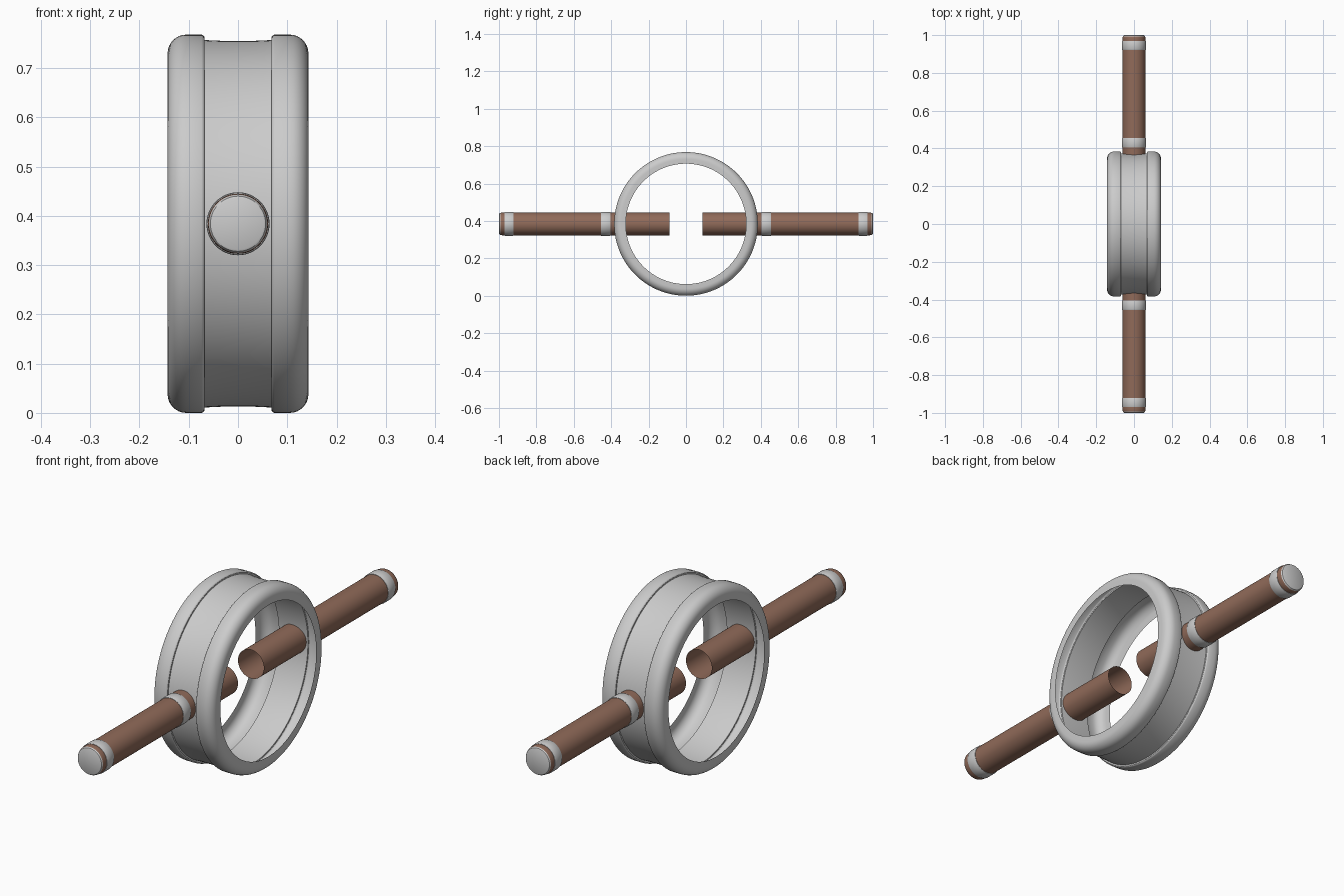
import bpy, bmesh, math
from mathutils import Matrix, Vector

if "Cube" in bpy.data.objects:
    bpy.data.objects.remove(bpy.data.objects["Cube"])

CZ = 0.384  # height of the shared centre


def material(name, rgb):
    m = bpy.data.materials.new(name)
    m.diffuse_color = (*rgb, 1)
    m.use_nodes = True
    m.node_tree.nodes["Principled BSDF"].inputs["Base Color"].default_value = m.diffuse_color
    return m


grey = material("light grey metal", (0.6, 0.6, 0.6))
brown = material("brown leather", (0.28, 0.145, 0.1))


def lathe(name, profile, axis, segments, mats, pick=None, cap=False):
    """Revolve (distance along axis, radius) points around axis through the centre."""
    axis = Vector(axis)
    up = Vector((0, 0, 1))
    bm = bmesh.new()
    rings = []
    for d, r in profile:
        ring = []
        for i in range(segments):
            spin = Matrix.Rotation(2 * math.pi * i / segments, 3, axis)
            ring.append(bm.verts.new(axis * d + spin @ (up * r)))
        rings.append(ring)
    for k, (a, b) in enumerate(zip(rings, rings[1:])):
        for i in range(segments):
            j = (i + 1) % segments
            f = bm.faces.new((a[i], a[j], b[j], b[i]))
            f.material_index = pick(k) if pick else 0
    if cap:
        f = bm.faces.new(rings[-1])
        f.material_index = len(mats) - 1
    bmesh.ops.recalc_face_normals(bm, faces=bm.faces)
    # open sheets: make the normals point away from the axis
    f0 = max(bm.faces, key=lambda f: (f.calc_center_median() - axis * f.calc_center_median().dot(axis)).length)
    c = f0.calc_center_median()
    if f0.normal.dot(c - axis * c.dot(axis)) < 0:
        bmesh.ops.reverse_faces(bm, faces=bm.faces)
    me = bpy.data.meshes.new(name)
    bm.to_mesh(me)
    bm.free()
    for m in mats:
        me.materials.append(m)
    ob = bpy.data.objects.new(name, me)
    ob.location = (0, 0, CZ)
    bpy.context.collection.objects.link(ob)
    bpy.ops.object.select_all(action='DESELECT')
    ob.select_set(True)
    bpy.context.view_layer.objects.active = ob
    bpy.ops.object.shade_smooth_by_angle(angle=math.radians(32))
    return ob


# Wheel ring: thin shell with inward lips, rounded shoulders and a shallow groove
R = 0.384
half = [(0.143, 0.322)]
for i in range(9):
    a = math.pi / 2 * i / 8
    half.append((0.105 + 0.038 * math.cos(a), R - 0.038 + 0.038 * math.sin(a)))
half += [(0.074, R), (0.070, R - 0.002), (0.068, R - 0.005), (0.068, R - 0.011), (0.035, R - 0.0125)]
ring_profile = half + [(-x, r) for x, r in reversed(half)]
lathe("wheel_ring", ring_profile, (1, 0, 0), 128, [grey])

for side, label in ((-1, "front"), (1, "back")):
    axis = (0, side, 0)
    # Handle tube, open at the inner end, with a grey end disc
    tube = [(0.087, 0.061), (0.5, 0.061), (0.975, 0.061), (0.986, 0.0605), (0.993, 0.059),
            (0.998, 0.056), (1.0, 0.052)]
    lathe(label + "_handle", tube, axis, 48, [brown, grey],
          pick=lambda k: 1 if k >= 4 else 0, cap=True)
    # Raised metal bands around the handle
    for y0, y1, place in ((0.405, 0.455, "inner"), (0.922, 0.970, "outer")):
        band = [(y0, 0.060), (y0, 0.0625), (y0 + 0.003, 0.064),
                (y1 - 0.003, 0.064), (y1, 0.0625), (y1, 0.060)]
        lathe(f"{label}_{place}_band", band, axis, 48, [grey])
